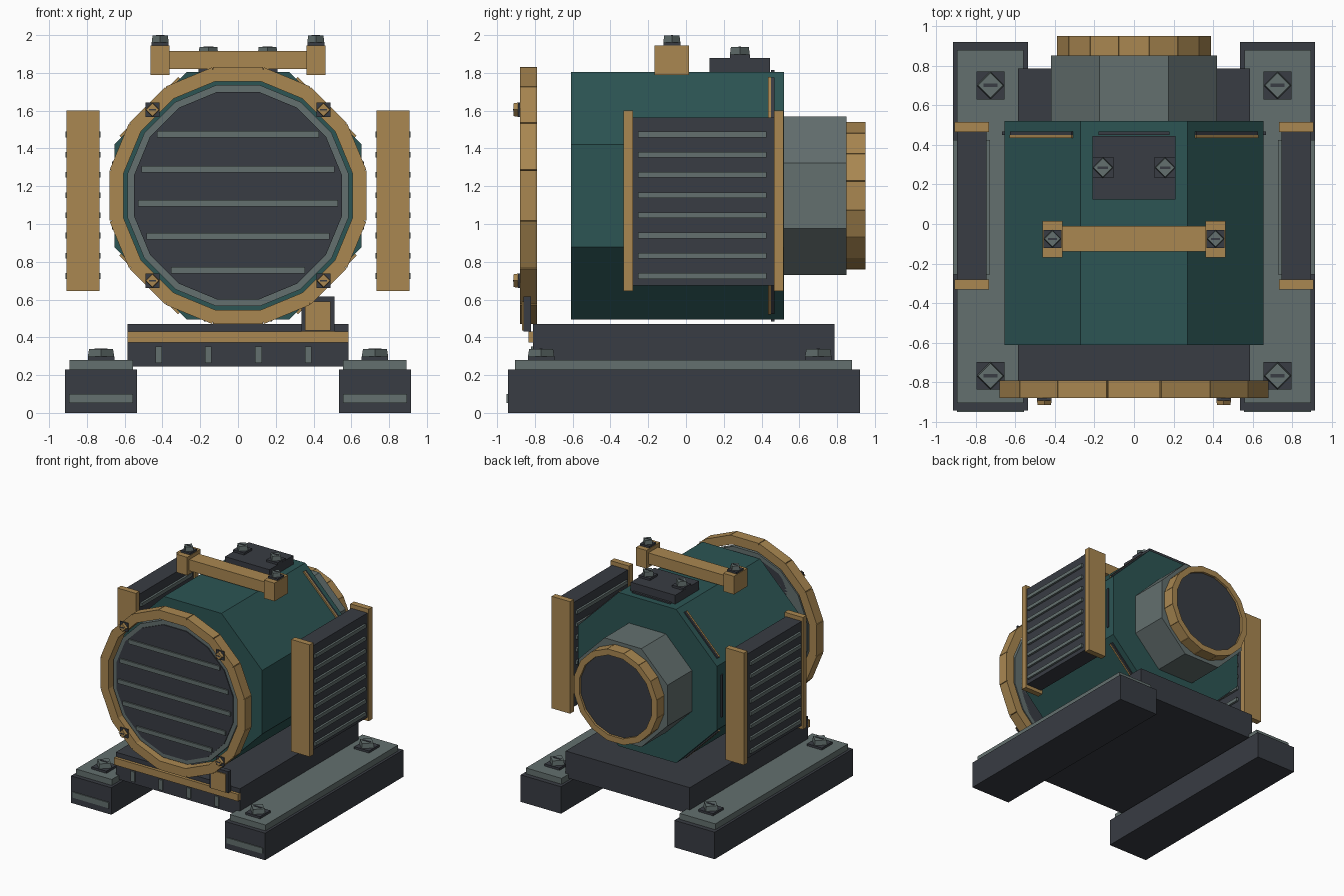
import bpy, bmesh, math
from mathutils import Matrix, Vector

cube = bpy.data.objects.get("Cube")
if cube:
    bpy.data.objects.remove(cube, do_unlink=True)


def material(name, rgb):
    m = bpy.data.materials.new(name)
    m.use_nodes = True
    m.diffuse_color = (*rgb, 1)
    bsdf = next(n for n in m.node_tree.nodes if n.type == 'BSDF_PRINCIPLED')
    bsdf.inputs["Base Color"].default_value = (*rgb, 1)
    return m


TEAL = material("teal paint", (0.025, 0.09, 0.088))
DARK = material("charcoal metal", (0.04, 0.045, 0.056))
GREY = material("grey steel", (0.125, 0.16, 0.157))
GOLD = material("brass", (0.40, 0.245, 0.083))
AXIS_Z = 1.15  # height of the drum axis


def finish(name, bm, mat):
    mesh = bpy.data.meshes.new(name)
    bm.to_mesh(mesh)
    bm.free()
    mesh.materials.append(mat)
    ob = bpy.data.objects.new(name, mesh)
    bpy.context.collection.objects.link(ob)
    return ob


def add_box(bm, lo, hi, matrix=Matrix()):
    lo, hi = Vector(lo), Vector(hi)
    m = matrix @ Matrix.Translation((lo + hi) / 2) @ Matrix.Diagonal((*(hi - lo), 1))
    bmesh.ops.create_cube(bm, size=1, matrix=m)


def box(name, lo, hi, mat):
    bm = bmesh.new()
    add_box(bm, lo, hi)
    return finish(name, bm, mat)


def drum(name, sides, apothem, y0, y1, mat):
    """Flat-topped prism around the main axis."""
    bm = bmesh.new()
    r = apothem / math.cos(math.pi / sides)
    m = (Matrix.Translation((0, (y0 + y1) / 2, AXIS_Z)) @ Matrix.Rotation(math.pi / 2, 4, 'X')
         @ Matrix.Rotation(math.pi / sides, 4, 'Z'))
    bmesh.ops.create_cone(bm, cap_ends=True, segments=sides, radius1=r, radius2=r,
                          depth=abs(y1 - y0), matrix=m)
    return finish(name, bm, mat)


def block_ring(name, sides, inner, outer, y0, y1, mat):
    """Ring built from straight blocks."""
    bm = bmesh.new()
    half = outer * math.tan(math.pi / sides) * 0.98
    for i in range(sides):
        m = Matrix.Translation((0, 0, AXIS_Z)) @ Matrix.Rotation(2 * math.pi * i / sides, 4, 'Y')
        add_box(bm, (-half, y0, inner), (half, y1, outer), m)
    return finish(name, bm, mat)


def bolt(name, pos, size, height, head_mat, front=False):
    """Square washer, diamond head and a slot across it."""
    m = Matrix.Translation(pos)
    if front:
        m = m @ Matrix.Rotation(math.pi / 2, 4, 'X')
    h = size / 2
    bm = bmesh.new()
    add_box(bm, (-h, -h, 0), (h, h, height * 0.3), m)
    finish(name + "_washer", bm, DARK)
    bm = bmesh.new()
    bmesh.ops.create_cone(bm, cap_ends=True, segments=4, radius1=h, radius2=h * 0.9,
                          depth=height * 0.65,
                          matrix=m @ Matrix.Translation((0, 0, height * 0.625)))
    finish(name + "_head", bm, head_mat)
    bm = bmesh.new()
    add_box(bm, (-h * 0.5, -h * 0.12, height * 0.9), (h * 0.5, h * 0.12, height), m)
    finish(name + "_slot", bm, DARK)


# Drum body and rear shroud
drum("drum_body", 8, 0.655, -0.61, 0.52, TEAL)
drum("rear_shroud", 8, 0.42, 0.52, 0.85, GREY)
block_ring("rear_ring", 16, 0.34, 0.39, 0.85, 0.95, GOLD)
drum("rear_cover", 16, 0.345, 0.84, 0.93, DARK)

# Front ring, grille and louvres
block_ring("front_ring", 16, 0.605, 0.68, -0.88, -0.79, GOLD)
drum("grille_rim", 16, 0.585, -0.845, -0.80, GREY)
drum("grille_disc", 16, 0.55, -0.853, -0.80, DARK)
for z, half in ((1.475, 0.43), (1.29, 0.51), (1.11, 0.53), (0.935, 0.485), (0.755, 0.355)):
    box("grille_louvre", (-half, -0.865, z - 0.018), (half, -0.85, z + 0.018), GREY)
for x in (-0.453, 0.453):
    for z in (0.7, 1.605):
        bolt("ring_bolt", (x, -0.88, z), 0.075, 0.035, GOLD, front=True)

# Vent strips around the rear of the drum
for i in range(8):
    turn = Matrix.Translation((0, 0, AXIS_Z)) @ Matrix.Rotation(math.pi * i / 4, 4, 'Y')
    half = 0.22 if i % 2 else 0.18
    bm = bmesh.new()
    add_box(bm, (-half, 0.45, 0.64), (half, 0.468, 0.666), turn)
    finish("vent_strip", bm, DARK)
    if i % 2:
        bm = bmesh.new()
        add_box(bm, (-half, 0.435, 0.64), (half, 0.45, 0.668), turn)
        finish("vent_lip", bm, GOLD)

# Top plate and lifting handle
box("top_plate", (-0.21, 0.125, 1.79), (0.21, 0.445, 1.88), DARK)
box("handle_bar", (-0.37, -0.14, 1.82), (0.37, -0.01, 1.915), GOLD)
for s in (-1, 1):
    bolt("plate_bolt", (s * 0.157, 0.285, 1.88), 0.105, 0.06, GREY)
    box("handle_block", (s * 0.412 - 0.05, -0.168, 1.79), (s * 0.412 + 0.05, 0.015, 1.945), GOLD)
    bolt("handle_bolt", (s * 0.412, -0.075, 1.945), 0.09, 0.055, GREY)

# Deck with front trim
box("deck", (-0.585, -0.81, 0.245), (0.585, 0.785, 0.47), DARK)
box("deck_trim", (-0.585, -0.835, 0.372), (0.585, -0.80, 0.432), GOLD)
for x in (-0.42, -0.157, 0.108, 0.372):
    box("deck_tab", (x - 0.018, -0.82, 0.265), (x + 0.018, -0.80, 0.352), GREY)
box("latch_box", (0.335, -0.86, 0.432), (0.51, -0.82, 0.615), DARK)
box("latch_plate", (0.355, -0.868, 0.435), (0.49, -0.86, 0.59), GOLD)

for s in (-1, 1):
    # Skid rails
    c = s * 0.725
    box("skid_rail", (c - 0.19, -0.942, 0), (c + 0.19, 0.92, 0.23), DARK)
    box("skid_cap", (c - 0.168, -0.905, 0.23), (c + 0.168, 0.88, 0.28), GREY)
    box("skid_stripe", (c - 0.17, -0.95, 0.052), (c + 0.17, -0.942, 0.1), GREY)
    for y in (-0.767, 0.7):
        bolt("skid_bolt", (c, y, 0.28), 0.14, 0.062, GREY)

    # Side radiators
    c = s * 0.82
    box("radiator_core", (c - 0.075, -0.28, 0.675), (c + 0.075, 0.465, 1.565), DARK)
    for y in (-0.33, 0.465):
        box("radiator_frame", (c - 0.087, y, 0.645), (c + 0.087, y + 0.05, 1.60), GOLD)
    for i in range(8):
        z = 0.725 + i * 0.107
        box("radiator_fin", (c - 0.093, -0.255, z - 0.015), (c + 0.093, 0.425, z + 0.015), GREY)
